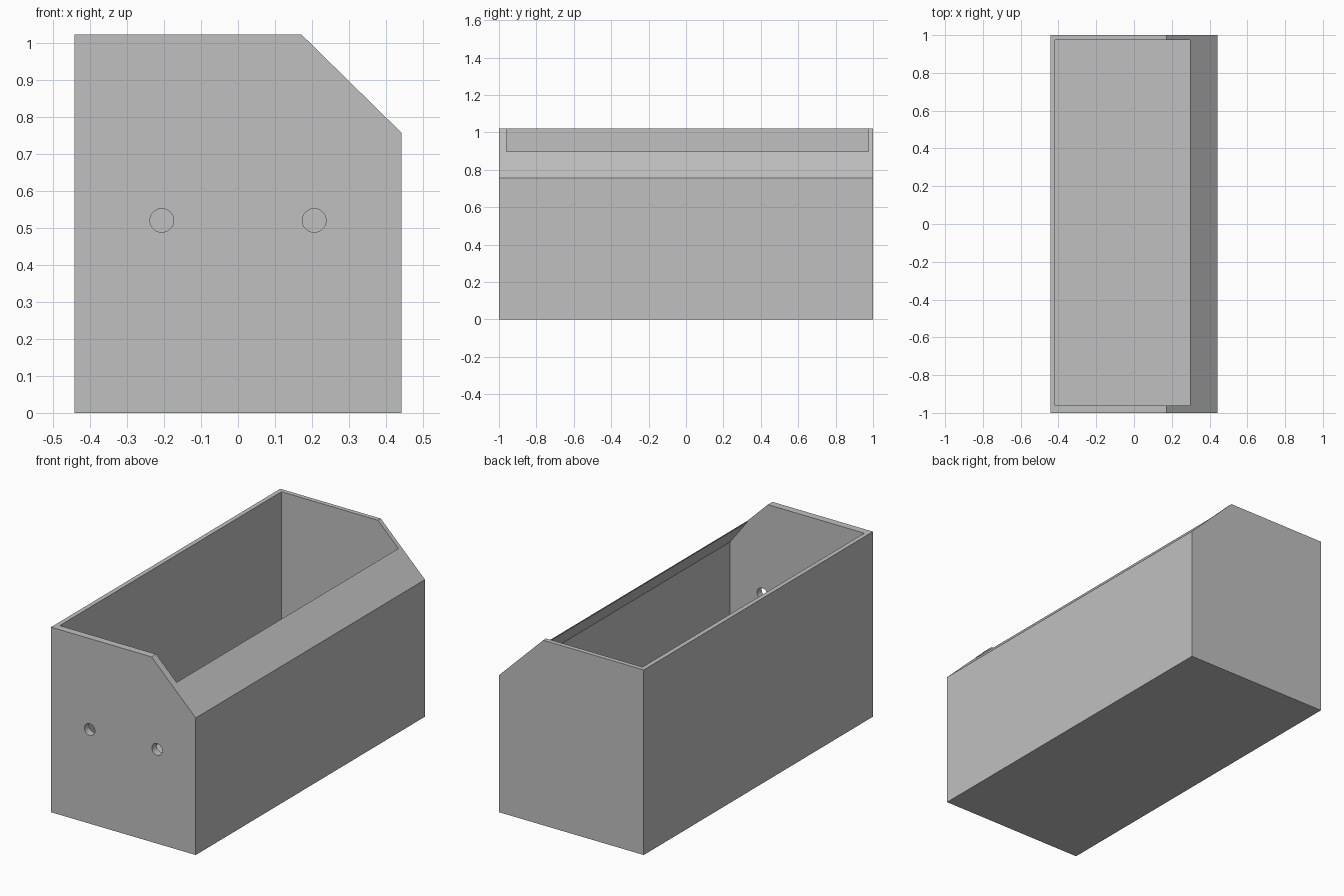
import bpy, bmesh, math
from mathutils import Matrix

cube = bpy.data.objects.get("Cube")
if cube:
    bpy.data.objects.remove(cube, do_unlink=True)

grey = bpy.data.materials.new("plain_grey")
grey.use_nodes = True
grey.diffuse_color = (0.53, 0.53, 0.53, 1)
grey.node_tree.nodes["Principled BSDF"].inputs["Base Color"].default_value = grey.diffuse_color


def finish(name, bm):
    bmesh.ops.recalc_face_normals(bm, faces=bm.faces)
    mesh = bpy.data.meshes.new(name)
    bm.to_mesh(mesh)
    bm.free()
    mesh.materials.append(grey)
    obj = bpy.data.objects.new(name, mesh)
    bpy.context.collection.objects.link(obj)
    return obj


def extrude_profile(name, profile, y0, y1):
    """Solid with an (x, z) cross-section running from y0 to y1."""
    bm = bmesh.new()
    face = bm.faces.new([bm.verts.new((x, y0, z)) for x, z in profile])
    ext = bmesh.ops.extrude_face_region(bm, geom=[face])
    moved = [v for v in ext["geom"] if isinstance(v, bmesh.types.BMVert)]
    bmesh.ops.translate(bm, verts=moved, vec=(0, y1 - y0, 0))
    return finish(name, bm)


def cut(target, cutter):
    mod = target.modifiers.new("cut", 'BOOLEAN')
    mod.operation = 'DIFFERENCE'
    mod.solver = 'EXACT'
    mod.object = cutter
    bpy.context.view_layer.objects.active = target
    bpy.ops.object.modifier_apply(modifier=mod.name)
    bpy.data.objects.remove(cutter, do_unlink=True)


# Outer bin body with one sloped upper edge
body = extrude_profile("bin_body", [(-0.442, 0), (0.442, 0), (0.442, 0.757),
                                    (0.172, 1.022), (-0.442, 1.022)], -1, 1)

# Hollow interior, undercutting the sloped lip to a thin edge
cavity = extrude_profile("cavity_cutter", [(-0.417, 0.04), (0.402, 0.04), (0.402, 0.755),
                                           (0.297, 0.893), (0.297, 1.1), (-0.417, 1.1)],
                         -0.96, 0.975)
cut(body, cavity)

# Two round mounting holes through the front wall
for x in (-0.206, 0.206):
    bm = bmesh.new()
    bmesh.ops.create_cone(bm, cap_ends=True, segments=32, radius1=0.032, radius2=0.032, depth=0.2,
                          matrix=Matrix.Translation((x, -0.98, 0.52)) @ Matrix.Rotation(math.pi / 2, 4, 'X'))
    cut(body, finish("hole_cutter", bm))

# Smooth hole walls, crisp edges elsewhere
bpy.ops.object.select_all(action='DESELECT')
body.select_set(True)
bpy.context.view_layer.objects.active = body
bpy.ops.object.shade_smooth_by_angle(angle=math.radians(25))
